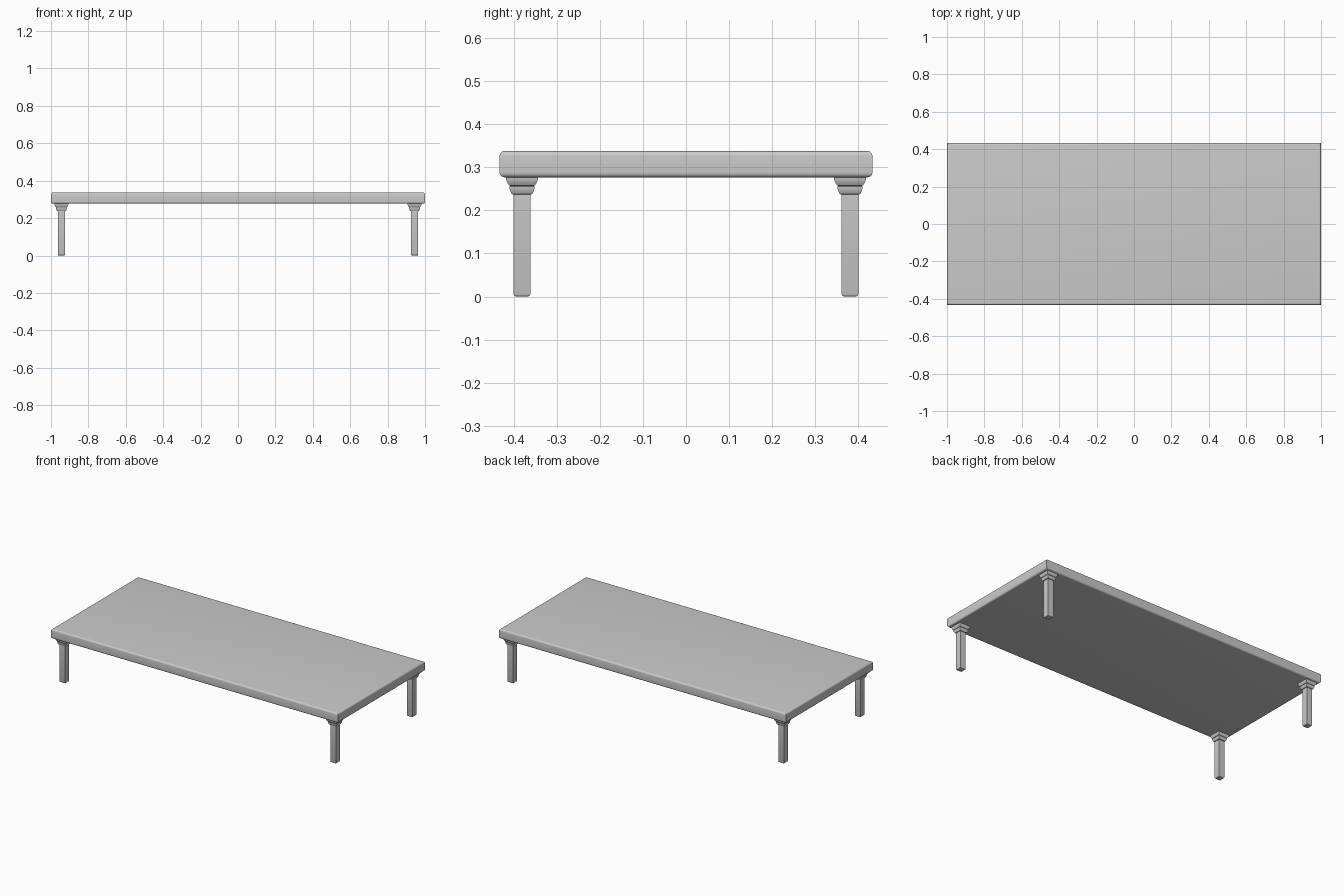
import bpy, bmesh, math

if "Cube" in bpy.data.objects:
    bpy.data.objects.remove(bpy.data.objects["Cube"])


def loft(name, rings, cx=0.0, cy=0.0):
    """Stack of mitred rectangles: each ring is (half_x, half_y, z)."""
    bm = bmesh.new()
    loops = []
    for hx, hy, z in rings:
        loops.append([bm.verts.new((cx + sx * hx, cy + sy * hy, z))
                      for sx, sy in ((-1, -1), (1, -1), (1, 1), (-1, 1))])
    for a, b in zip(loops, loops[1:]):
        for i in range(4):
            j = (i + 1) % 4
            bm.faces.new((a[i], a[j], b[j], b[i]))
    bm.faces.new(loops[0][::-1])
    bm.faces.new(loops[-1])
    me = bpy.data.meshes.new(name)
    bm.to_mesh(me)
    bm.free()
    ob = bpy.data.objects.new(name, me)
    bpy.context.collection.objects.link(ob)
    bpy.context.view_layer.objects.active = ob
    ob.select_set(True)
    bpy.ops.object.shade_smooth_by_angle(angle=math.radians(30))
    ob.select_set(False)
    return ob


# Table top with rounded upper and lower rims
HX, HY, Z0, Z1, R, N = 1.0, 0.433, 0.277, 0.338, 0.011, 5
arc = [(R * (1 - math.sin(t)), R * (1 - math.cos(t)))
       for t in (math.pi / 2 * i / N for i in range(N + 1))]
rim = [(HX - d, HY - d, Z0 + h) for d, h in arc]
rim += [(HX - d, HY - d, Z1 - h) for d, h in reversed(arc)]
loft("table_top", rim)

# Square legs with softened feet, and stepped mouldings under the top
leg = [(0.014, 0), (0.0175, 0.0015), (0.0195, 0.006), (0.0195, 0.25)]
moulding = [(0.0195, 0.237), (0.0235, 0.238), (0.027, 0.244), (0.029, 0.251),
            (0.0295, 0.256), (0.0255, 0.2565), (0.0300, 0.258),
            (0.0340, 0.264), (0.0365, 0.270), (0.0375, 0.278)]
for sx, side in ((-1, "left"), (1, "right")):
    for sy, end in ((-1, "front"), (1, "back")):
        for part, profile in (("leg", leg), ("leg_moulding", moulding)):
            loft(f"{end}_{side}_{part}", [(h, h, z) for h, z in profile],
                 sx * 0.944, sy * 0.381)
